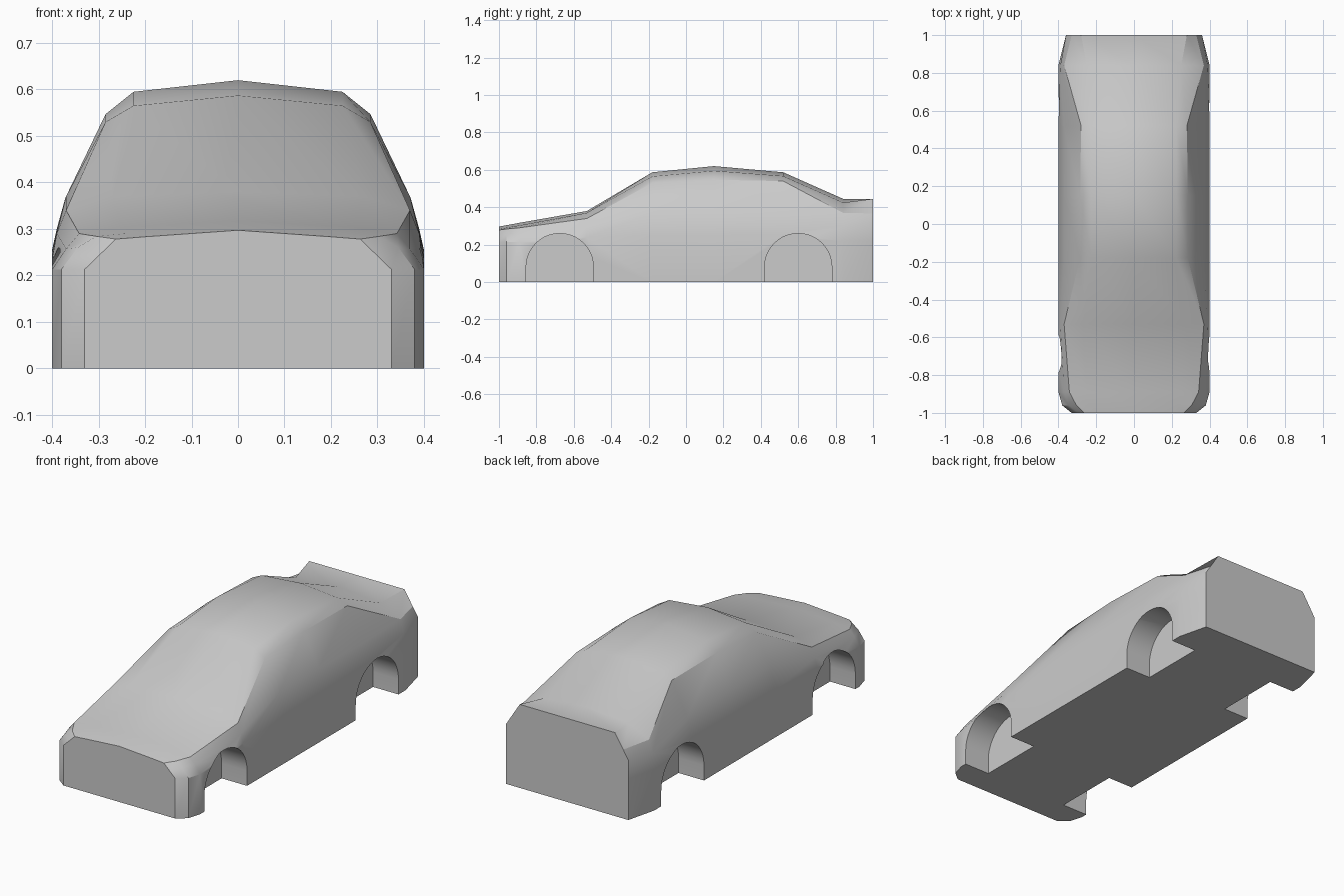
import bpy, bmesh, math

if "Cube" in bpy.data.objects:
    bpy.data.objects.remove(bpy.data.objects["Cube"])

# Body stations: y, side x, side z, belt (x, z), pillar edge (x, z), roof edge (x, z), centre z
STATIONS = [
    (-1.00, .33, .213, .297, .245, .263, .278, .20, .283, .297),
    (-0.96, .38, .213, .345, .260, .305, .284, .23, .291, .304),
    (-0.89, .40, .213, .370, .257, .342, .290, .25, .303, .317),
    (-0.53, .40, .240, .390, .290, .370, .340, .27, .370, .380),
    (-0.18, .40, .250, .370, .370, .285, .530, .225, .565, .587),
    (0.15, .40, .255, .370, .370, .285, .547, .225, .595, .620),
    (0.52, .40, .255, .372, .365, .280, .540, .225, .567, .587),
    (0.84, .40, .220, .390, .300, .370, .370, .25, .425, .445),
    (1.00, .36, .220, .360, .320, .330, .367, .28, .445, .445),
]
ARCH_R, ARCH_Z, ARCH_DEPTH = .18, .08, .15


def make_object(name, rings):
    """Skin closed rings of points and cap both ends."""
    bm = bmesh.new()
    loops = [[bm.verts.new(p) for p in ring] for ring in rings]
    n = len(loops[0])
    for a, b in zip(loops, loops[1:]):
        for i in range(n):
            j = (i + 1) % n
            bm.faces.new((a[i], a[j], b[j], b[i]))
    bm.faces.new(loops[0])
    bm.faces.new(loops[-1])
    bmesh.ops.recalc_face_normals(bm, faces=bm.faces)
    mesh = bpy.data.meshes.new(name)
    bm.to_mesh(mesh)
    bm.free()
    obj = bpy.data.objects.new(name, mesh)
    bpy.context.collection.objects.link(obj)
    return obj


def body_ring(s):
    y, w, z1, x2, z2, x3, z3, x4, z4, top = s
    half = [(w, 0), (w, z1), (x2, z2), (x3, z3), (x4, z4)]
    pts = half + [(0, top)] + [(-x, z) for x, z in reversed(half)]
    return [(x, y, z) for x, z in pts]


def arch_ring(x, yc):
    arc = [math.pi * i / 20 for i in range(21)]
    pts = [(yc + ARCH_R * math.cos(a), ARCH_Z + ARCH_R * math.sin(a)) for a in arc]
    pts = [(yc + ARCH_R, -.1)] + pts + [(yc - ARCH_R, -.1)]
    return [(x, y, z) for y, z in pts]


# Car body shell
body = make_object("car_body", [body_ring(s) for s in STATIONS])
bpy.context.view_layer.objects.active = body

# Wheel arches cut on both sides
for side in (-1, 1):
    for yc in (-.675, .60):
        inner, outer = side * (.40 - ARCH_DEPTH), side * .5
        cutter = make_object("arch_cutter", [arch_ring(inner, yc), arch_ring(outer, yc)])
        cutter.hide_render = True
        mod = body.modifiers.new("wheel_arch", 'BOOLEAN')
        mod.operation = 'DIFFERENCE'
        mod.solver = 'EXACT'
        mod.object = cutter
        bpy.ops.object.modifier_apply(modifier=mod.name)
        bpy.data.objects.remove(cutter)

# Soft panels with crisp creases
bpy.ops.object.select_all(action='DESELECT')
body.select_set(True)
bpy.context.view_layer.objects.active = body
bpy.ops.object.shade_smooth_by_angle(angle=math.radians(30))
